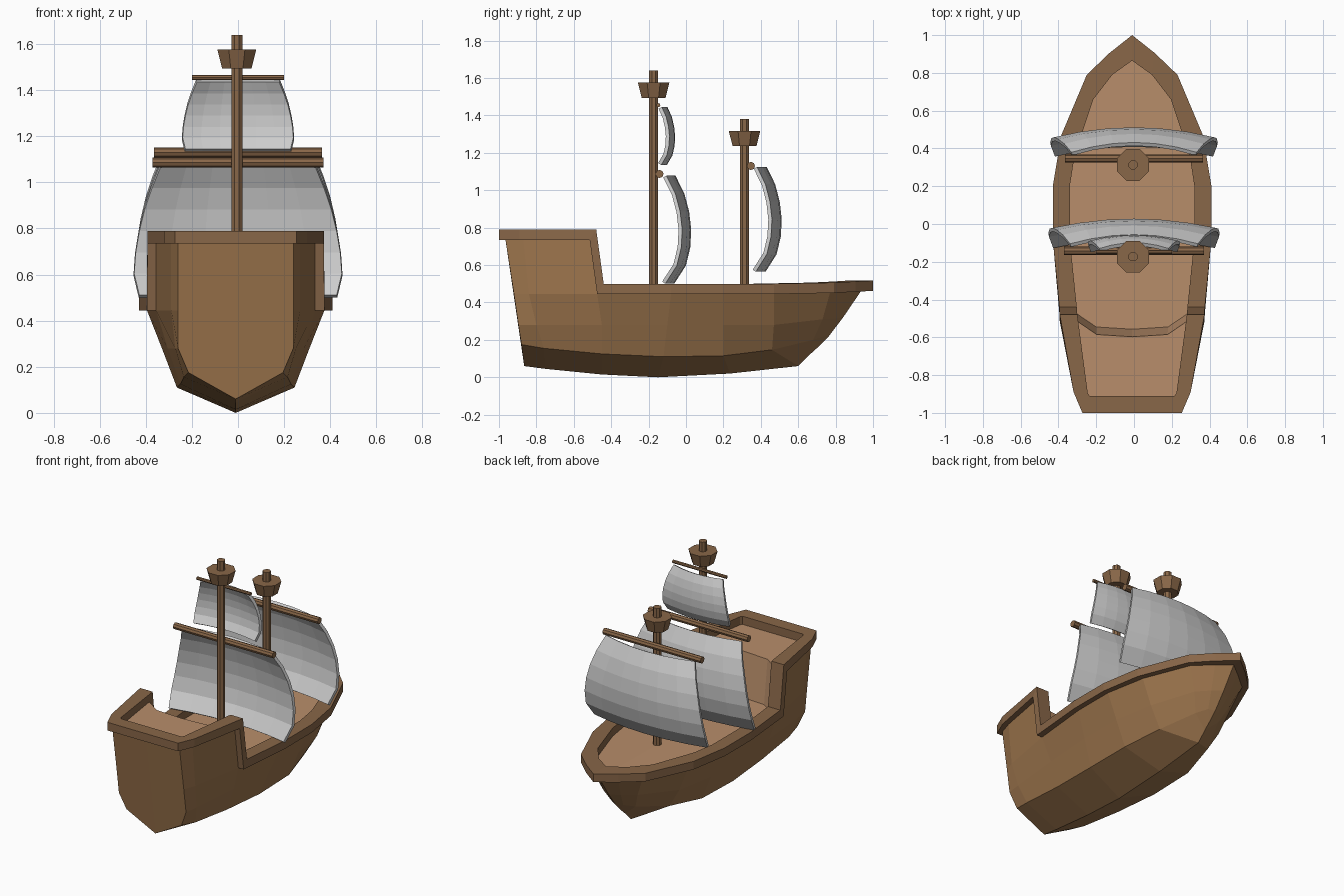
import bpy
from math import pi

if "Cube" in bpy.data.objects:
    bpy.data.objects.remove(bpy.data.objects["Cube"])

CX = -0.01       # ship centre line


def paint(name, rgb):
    m = bpy.data.materials.new(name)
    m.diffuse_color = (*rgb, 1)
    m.use_nodes = True
    m.node_tree.nodes["Principled BSDF"].inputs["Base Color"].default_value = m.diffuse_color
    return m


HULL = paint("hull_wood", (0.34, 0.18, 0.075))
DARK = paint("dark_wood", (0.25, 0.135, 0.065))
DECK = paint("deck_wood", (0.48, 0.27, 0.145))


def make(name, verts, faces, mat=None, mirror=False):
    me = bpy.data.meshes.new(name)
    me.from_pydata(verts, [], faces)
    me.update()
    ob = bpy.data.objects.new(name, me)
    bpy.context.collection.objects.link(ob)
    if mat:
        me.materials.append(mat)
    if mirror:
        ob.location.x = CX
        mod = ob.modifiers.new("mirror", 'MIRROR')
        mod.use_clip = True
    return ob


def loft(rows, closed=False):
    """Faces between successive rows of equal-length point lists."""
    n = len(rows[0])
    verts = [p for r in rows for p in r]
    faces = []
    for i in range(len(rows) - 1):
        for j in range(n if closed else n - 1):
            k = (j + 1) % n
            faces.append((i*n + j, (i+1)*n + j, (i+1)*n + k, i*n + k))
    return verts, faces


# Hull half: each station runs keel, chine, side, sheer
stations = [
    [(0, -.865, .06), (.205, -.88, .175), (.25, -.896, .28), (.25, -.92, .445)],
    [(0, -.75, .045), (.225, -.76, .155), (.262, -.80, .28), (.28, -.84, .445)],
    [(0, -.45, .015), (.24, -.45, .125), (.295, -.45, .28), (.345, -.475, .445)],
    [(0, -.15, 0), (.255, -.12, .11), (.32, -.10, .28), (.385, -.08, .445)],
    [(0, .235, .02), (.25, .2, .115), (.318, .2, .28), (.385, .2, .445)],
    [(0, .6, .06), (.19, .46, .147), (.27, .47, .28), (.335, .47, .447)],
    [(0, .66, .12), (.09, .68, .20), (.14, .73, .31), (.205, .77, .452)],
    [(0, .71, .165), (.04, .74, .22), (.065, .80, .315), (.09, .865, .457)],
    [(0, .735, .19), (0, .76, .215), (0, .84, .32), (0, .935, .46)],
]
v, f = loft(stations)
# Raised stern sides and transom
b = len(v)
v += [(.25, -.965, .735), (.28, -.87, .735), (.345, -.515, .735), (0, -.965, .735)]
f += [(3, 7, b+1, b), (7, 11, b+2, b+1), (0, 1, 2, 3, b, b+3)]
make("hull", v, f, HULL, True)

# Rail: outer x, outer y, inner x, inner y, top z, back-shift of lower edge
rail = [
    (0, -1.0, 0, -.91, .79, 0), (.263, -1.0, .225, -.91, .79, 0),
    (.31, -.89, .235, -.895, .79, 0), (.383, -.48, .29, -.48, .79, -.035),
    (.385, -.44, .293, -.44, .50, -.035), (.42, -.08, .33, -.08, .50, 0),
    (.42, .20, .33, .20, .50, 0), (.375, .47, .305, .36, .50, 0),
    (.24, .79, .205, .66, .506, 0), (.12, .905, .105, .79, .512, 0),
    (0, 1.0, 0, .865, .517, 0),
]
T = .055
v, f = loft([[(ox, oy + s, z - T), (ox, oy, z), (ix, iy, z), (ix, iy + s, z - T)]
             for ox, oy, ix, iy, z, s in rail], True)
make("rail", v, f, DARK, True)

# Decks fill the rail's inner lower edge; a curved bulkhead joins them
inner = [(ix, iy + s, z - T) for ox, oy, ix, iy, z, s in rail]
low_arc = [(0, -.557, .445), (.19, -.545, .445)]
high_arc = [(.188, -.585, .735), (0, -.597, .735)]
main = low_arc + inner[4:]
make("main_deck", main, [tuple(range(len(main)))], DECK, True)
quarter = inner[:4] + high_arc
make("quarter_deck", quarter, [tuple(range(len(quarter)))], DECK, True)
v, f = loft([[inner[4], inner[3]], [low_arc[1], high_arc[0]], [low_arc[0], high_arc[1]]])
make("bulkhead", v, f, DECK, True)


def cone(name, loc, r1, r2, depth, rot=(0, 0, pi/8)):
    bpy.ops.mesh.primitive_cone_add(vertices=8, radius1=r1, radius2=r2,
                                    depth=depth, location=loc, rotation=rot)
    ob = bpy.context.object
    ob.name = name
    ob.data.materials.append(DARK)


def mast(name, y, top, nest_z):
    cone(name, (-.005, y, (top + .44)/2), .026, .026, top - .44)
    cone(name + "_lookout", (-.005, y, nest_z), .069, .091, .081)


def yard(name, y, z, half, r):
    cone(name, (0, y, z), r, r, 2*half, (0, pi/2, 0))


# Billowing sail: rows of (width fraction, forward bulge) from top to bottom
PROFILE = [(.745, 0), (.83, .047), (.90, .072), (.95, .083), (.985, .078), (1, .055), (.95, -.006)]


def sail(name, y, top, height, half, bulge, belly):
    rows = []
    for i, (w, d) in enumerate(PROFILE):
        rows.append([(half*w*u, y + d*bulge + belly*(1 - u*u), top - height*i/6)
                     for u in (-1, -.67, -.33, 0, .33, .67, 1)])
    v, f = loft(rows)
    ob = make(name, v, f)
    mod = ob.modifiers.new("cloth", 'SOLIDIFY')
    mod.thickness = .02
    mod.offset = 0


mast("main_mast", -.173, 1.64, 1.535)
mast("fore_mast", .313, 1.38, 1.276)
yard("main_yard", -.142, 1.087, .37, .022)
yard("fore_yard", .347, 1.13, .365, .022)
yard("top_yard", -.148, 1.455, .20, .011)
sail("main_sail", -.113, 1.073, .567, .452, 1, .048)
sail("fore_sail", .371, 1.12, .55, .442, .95, .052)
sail("top_sail", -.138, 1.44, .30, .242, .48, .03)
